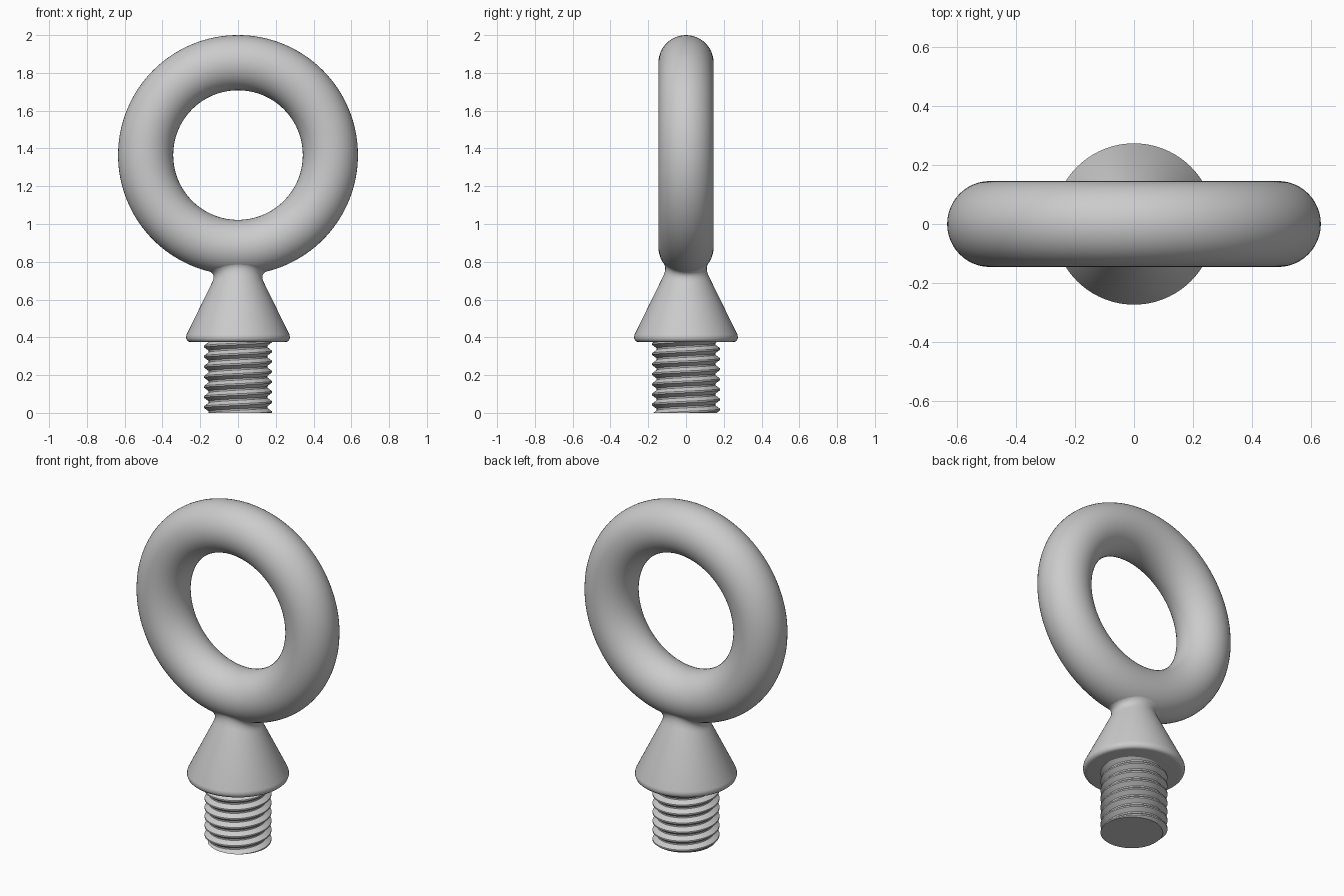
import bpy, bmesh
from math import sin, cos, pi, sqrt

if "Cube" in bpy.data.objects:
    bpy.data.objects.remove(bpy.data.objects["Cube"])

steel = bpy.data.materials.new("grey steel")
steel.use_nodes = True
colour = (0.6, 0.6, 0.6, 1)
steel.diffuse_color = colour
steel.node_tree.nodes["Principled BSDF"].inputs["Base Color"].default_value = colour

RING_Z, RING_R, TUBE_R = 1.365, 0.489, 0.146
SEG = 96


def finish(obj, angle):
    obj.data.materials.clear()
    obj.data.materials.append(steel)
    bpy.ops.object.select_all(action='DESELECT')
    obj.select_set(True)
    bpy.context.view_layer.objects.active = obj
    bpy.ops.object.shade_smooth_by_angle(angle=angle)


def make_object(name, bm, angle):
    bmesh.ops.recalc_face_normals(bm, faces=bm.faces)
    mesh = bpy.data.meshes.new(name)
    bm.to_mesh(mesh)
    bm.free()
    obj = bpy.data.objects.new(name, mesh)
    bpy.context.collection.objects.link(obj)
    finish(obj, angle)


# Lifting ring
bpy.ops.mesh.primitive_torus_add(
    major_radius=RING_R, minor_radius=TUBE_R, major_segments=128,
    minor_segments=48, location=(0, 0, RING_Z), rotation=(pi / 2, 0, 0))
ring = bpy.context.object
ring.name = "lifting_ring"
finish(ring, pi / 4)


def ring_underside(r, a):
    """Height of the ring's underside at a polar position."""
    x, y = r * cos(a), r * sin(a)
    outer = RING_R + sqrt(max(TUBE_R ** 2 - y * y, 0))
    return RING_Z - sqrt(outer ** 2 - x * x)


def cone_radius(z):
    return 0.272 - (z - 0.415) * 0.49


def collar_section(a):
    """Collar profile at one angle, ending in a fillet that meets the ring."""
    z = 0.74
    for _ in range(30):
        z = ring_underside(cone_radius(z), a)
    corner = (cone_radius(z), z)
    low = (cone_radius(z - 0.05), z - 0.05)
    r = corner[0] + 0.02 + 0.03 * cos(a) ** 2
    high = (r, ring_underside(r, a) + 0.002)
    pts = [(0.25, 0.375), (0.262, 0.377), (0.27, 0.384),
           (0.274, 0.395), (0.274, 0.405), (0.272, 0.415)]
    for k in range(9):
        t = k / 8
        pts.append(tuple((1 - t) ** 2 * p + 2 * t * (1 - t) * q + t * t * s
                         for p, q, s in zip(low, corner, high)))
    return pts


# Conical collar
bm = bmesh.new()
columns = []
for i in range(SEG):
    a = 2 * pi * i / SEG
    columns.append([bm.verts.new((r * cos(a), r * sin(a), z))
                    for r, z in collar_section(a)])
for i, col in enumerate(columns):
    nxt = columns[(i + 1) % SEG]
    for j in range(len(col) - 1):
        bm.faces.new((col[j], nxt[j], nxt[j + 1], col[j + 1]))
bm.faces.new([c[0] for c in columns])
make_object("conical_collar", bm, pi / 4)

# Threaded shank: one right-handed helical surface, trimmed flat at both ends
PITCH, TURNS = 0.0535, 10
thread = [(0.155, 0.0), (0.155, 0.15), (0.18, 0.5), (0.18, 0.65)]
STEP = len(thread)
bm = bmesh.new()
grid = []
for i in range(SEG):
    a = 2 * pi * i / SEG
    grid.append([bm.verts.new((r * cos(a), r * sin(a),
                               PITCH * (k - 1.5 + f + i / SEG)))
                 for k in range(TURNS) for r, f in thread])
for i in range(SEG):
    shift = STEP if i == SEG - 1 else 0
    nxt = grid[(i + 1) % SEG]
    for j in range(len(nxt) - shift - 1):
        bm.faces.new((grid[i][j], nxt[j + shift], nxt[j + shift + 1], grid[i][j + 1]))
for height, normal in ((0, (0, 0, -1)), (0.385, (0, 0, 1))):
    cut = bmesh.ops.bisect_plane(
        bm, geom=bm.verts[:] + bm.edges[:] + bm.faces[:],
        plane_co=(0, 0, height), plane_no=normal, clear_outer=True)
    edges = [e for e in cut["geom_cut"] if isinstance(e, bmesh.types.BMEdge)]
    bmesh.ops.edgeloop_fill(bm, edges=edges)
make_object("threaded_shank", bm, pi / 6)
